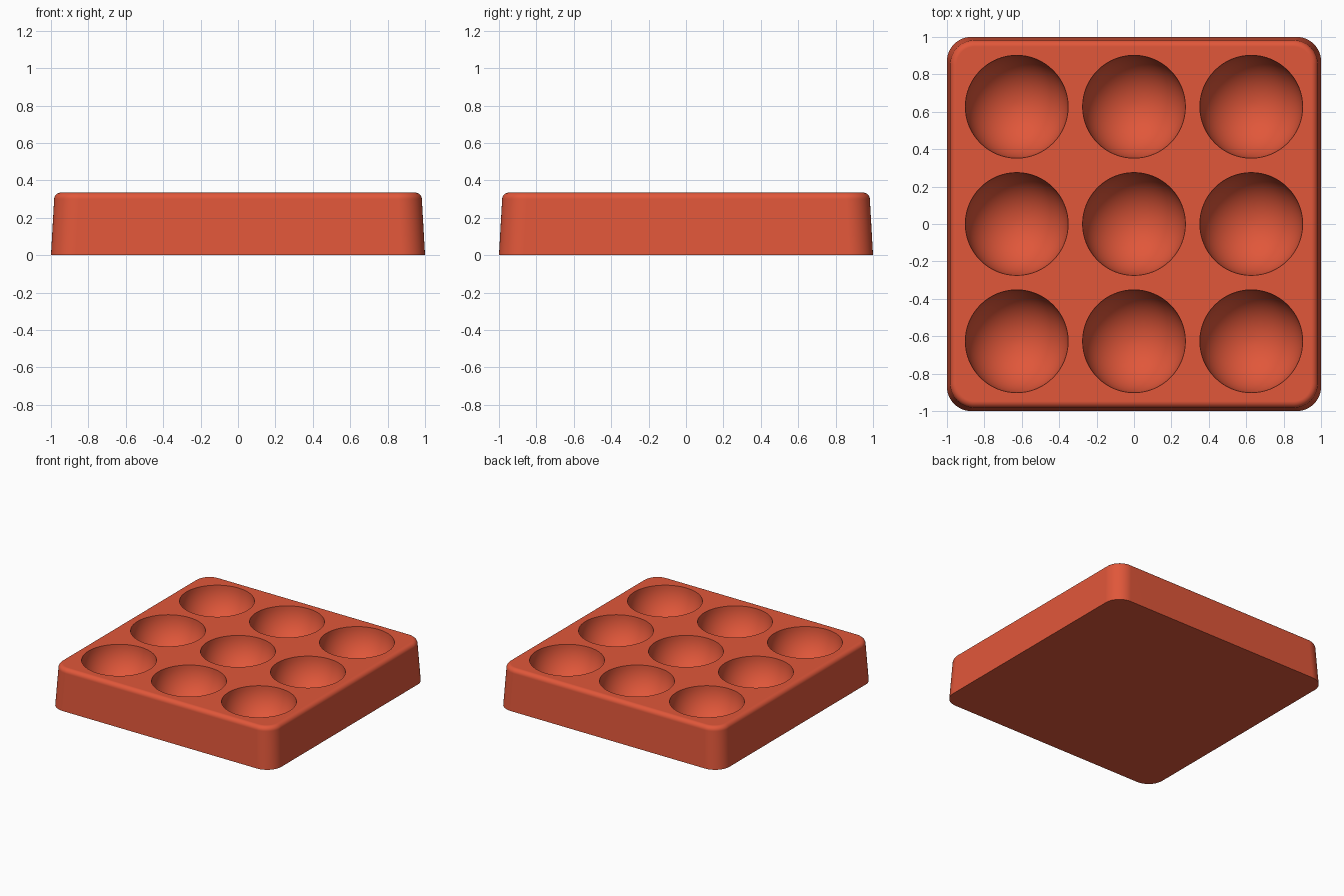
import bpy, bmesh
from math import cos, sin, pi
from mathutils import Matrix

cube = bpy.data.objects.get("Cube")
if cube:
    bpy.data.objects.remove(cube, do_unlink=True)

HEIGHT = 0.335
BASE_HALF, TOP_HALF = 1.0, 0.983
CORNER, FILLET = 0.13, 0.035
BOWL_RADIUS, SPACING = 0.275, 0.627
CORNER_STEPS, FILLET_STEPS = 12, 8

# Single terracotta red material
red = bpy.data.materials.new("terracotta_red")
red.use_nodes = True
colour = (0.75, 0.095, 0.042, 1)
red.diffuse_color = colour
red.node_tree.nodes["Principled BSDF"].inputs["Base Color"].default_value = colour


def make_object(name, bm):
    mesh = bpy.data.meshes.new(name)
    bm.to_mesh(mesh)
    bm.free()
    mesh.materials.append(red)
    obj = bpy.data.objects.new(name, mesh)
    bpy.context.collection.objects.link(obj)
    return obj


def rounded_square(bm, half, radius, z):
    verts = []
    for quarter, (sx, sy) in enumerate([(1, 1), (-1, 1), (-1, -1), (1, -1)]):
        for i in range(CORNER_STEPS + 1):
            a = (quarter + i / CORNER_STEPS) * pi / 2
            verts.append(bm.verts.new((sx * (half - radius) + radius * cos(a),
                                       sy * (half - radius) + radius * sin(a), z)))
    return verts


# Tray block: slightly tapered rounded square with a filleted top edge
bm = bmesh.new()
rings = [rounded_square(bm, BASE_HALF, CORNER, 0)]
for i in range(FILLET_STEPS + 1):
    a = i / FILLET_STEPS * pi / 2
    inset = FILLET * (1 - cos(a))
    rings.append(rounded_square(bm, TOP_HALF - inset, CORNER - inset,
                                HEIGHT - FILLET + FILLET * sin(a)))
for low, high in zip(rings, rings[1:]):
    for i in range(len(low)):
        j = (i + 1) % len(low)
        bm.faces.new((low[i], low[j], high[j], high[i]))
bm.faces.new(rings[0][::-1])
bm.faces.new(rings[-1])
tray = make_object("tray", bm)

# Three by three grid of round bowls
bm = bmesh.new()
for x in (-SPACING, 0, SPACING):
    for y in (-SPACING, 0, SPACING):
        bmesh.ops.create_uvsphere(bm, u_segments=64, v_segments=32, radius=BOWL_RADIUS,
                                  matrix=Matrix.Translation((x, y, HEIGHT + 0.002)))
cutter = make_object("bowl_cutter", bm)
cutter.hide_render = True

# Cut the bowls, then discard the cutter
bpy.context.view_layer.objects.active = tray
tray.select_set(True)
cut = tray.modifiers.new("bowls", 'BOOLEAN')
cut.operation = 'DIFFERENCE'
cut.solver = 'EXACT'
cut.object = cutter
bpy.ops.object.modifier_apply(modifier=cut.name)
bpy.data.objects.remove(cutter, do_unlink=True)

# Smooth bowls and fillets, crisp rims, flat large faces
bpy.ops.object.shade_smooth_by_angle(angle=pi / 6)
weighted = tray.modifiers.new("weighted_normals", 'WEIGHTED_NORMAL')
weighted.keep_sharp = True
